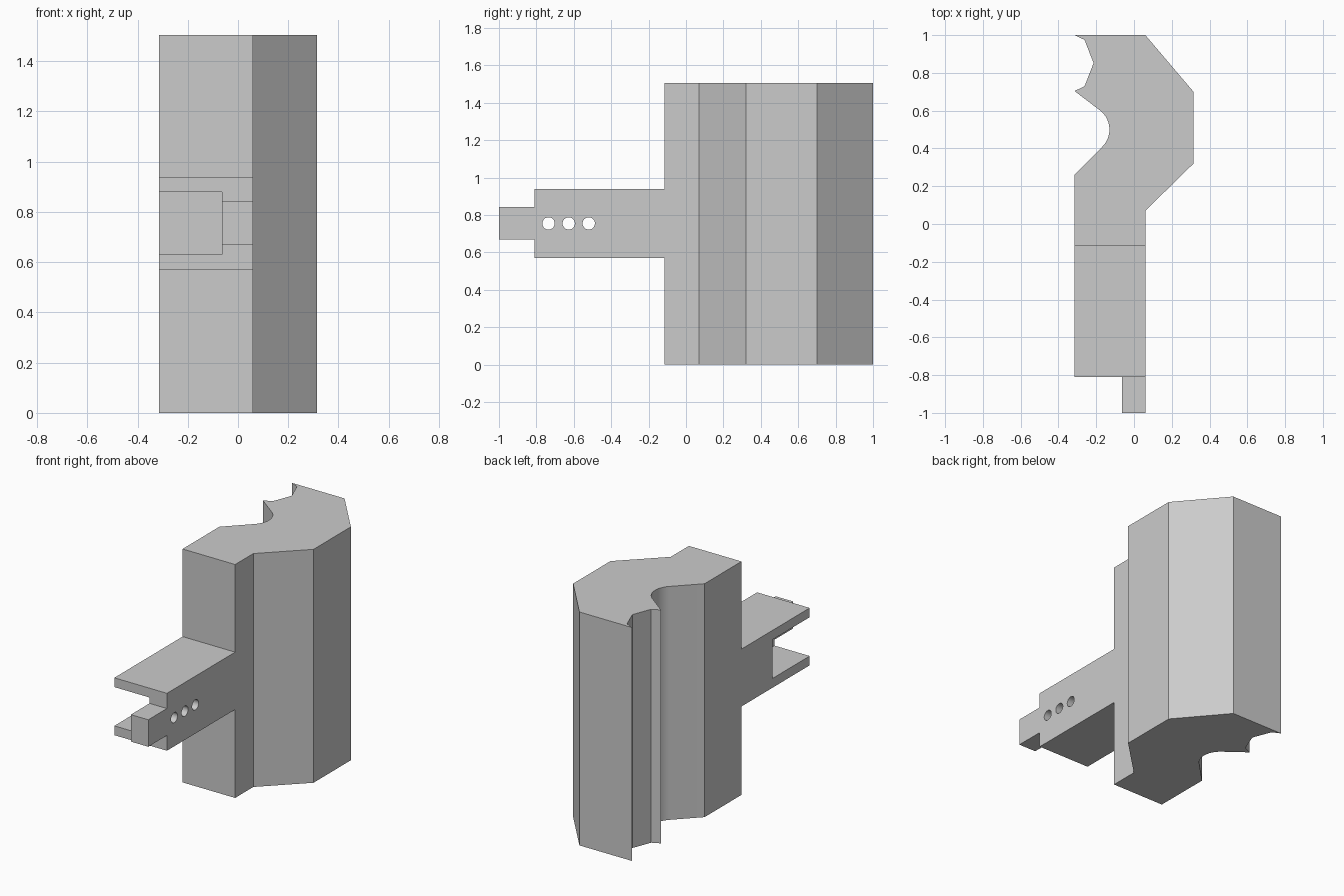
import bpy, bmesh, math

default = bpy.data.objects.get("Cube")
if default:
    bpy.data.objects.remove(default, do_unlink=True)

grey = bpy.data.materials.new("plain grey")
grey.use_nodes = True
colour = (0.6, 0.6, 0.6, 1)
grey.diffuse_color = colour
grey.node_tree.nodes["Principled BSDF"].inputs["Base Color"].default_value = colour


def prism(name, outline, low, high, axis="z"):
    """Extrude a closed outline along z (x, y points) or along x (y, z points)."""
    place = (lambda a, b: (a, b, low)) if axis == "z" else (lambda a, b: (low, a, b))
    bm = bmesh.new()
    face = bm.faces.new([bm.verts.new(place(a, b)) for a, b in outline])
    grown = bmesh.ops.extrude_face_region(bm, geom=[face])["geom"]
    step = (0, 0, high - low) if axis == "z" else (high - low, 0, 0)
    bmesh.ops.translate(bm, vec=step, verts=[g for g in grown if isinstance(g, bmesh.types.BMVert)])
    bmesh.ops.recalc_face_normals(bm, faces=bm.faces)
    mesh = bpy.data.meshes.new(name)
    bm.to_mesh(mesh)
    bm.free()
    mesh.materials.append(grey)
    obj = bpy.data.objects.new(name, mesh)
    bpy.context.collection.objects.link(obj)
    return obj


def arc(cx, cy, r, start, end, steps):
    angles = [math.radians(start + (end - start) * i / steps) for i in range(steps + 1)]
    return [(cx + r * math.cos(a), cy + r * math.sin(a)) for a in angles]


def cut(target, cutter):
    mod = target.modifiers.new(cutter.name, "BOOLEAN")
    mod.operation = "DIFFERENCE"
    mod.solver = "EXACT"
    mod.object = cutter
    cutter.hide_render = True
    cutter.hide_set(True)


LEFT, RIGHT, BODY_FRONT, MID = 0.06, -0.315, -0.115, 0.755

# Tall body: chamfered on one side, rounded groove and small notch on the other
body_outline = [(RIGHT, BODY_FRONT), (LEFT, BODY_FRONT), (LEFT, 0.07), (0.315, 0.32),
                (0.315, 0.70), (LEFT, 1.0), (RIGHT, 1.0), (-0.262, 0.975),
                (-0.214, 0.852), (-0.262, 0.729), (RIGHT, 0.704)]
body_outline += arc(-0.258, 0.5, 0.128, 52, -45, 14) + [(RIGHT, 0.26)]
body = prism("body", body_outline, 0, 1.505)

# Arm with a front tongue, extruded sideways
WEB = -0.064
arm_outline = [(BODY_FRONT, MID - 0.185), (-0.81, MID - 0.185),
               (-0.81, MID + 0.185), (BODY_FRONT, MID + 0.185)]
arm = prism("arm", arm_outline, RIGHT, LEFT, "x")
tongue_outline = [(-1, MID - 0.087), (-0.81, MID - 0.087),
                  (-0.81, MID + 0.087), (-1, MID + 0.087)]
prism("tongue", tongue_outline, WEB, LEFT, "x")

# Slot open to the front and the right side
slot_outline = [(-0.9, MID - 0.125), (-0.43, MID - 0.125),
                (-0.43, MID + 0.125), (-0.9, MID + 0.125)]
cut(arm, prism("slot_cutter", slot_outline, -0.5, WEB, "x"))

# Three holes through the web
for i, y in enumerate((-0.735, -0.627, -0.52)):
    ring = arc(y, MID, 0.033, 0, 345, 23)
    cut(arm, prism(f"hole_cutter_{i + 1}", ring, WEB - 0.05, 0.2, "x"))

# Smooth the curved walls, keep the corners sharp
for obj in (body, arm):
    bpy.ops.object.select_all(action="DESELECT")
    obj.select_set(True)
    bpy.context.view_layer.objects.active = obj
    for mod in list(obj.modifiers):
        bpy.ops.object.modifier_apply(modifier=mod.name)
    bpy.ops.object.shade_smooth_by_angle(angle=math.radians(20))
for obj in [o for o in bpy.data.objects if "_cutter" in o.name]:
    bpy.data.objects.remove(obj, do_unlink=True)
